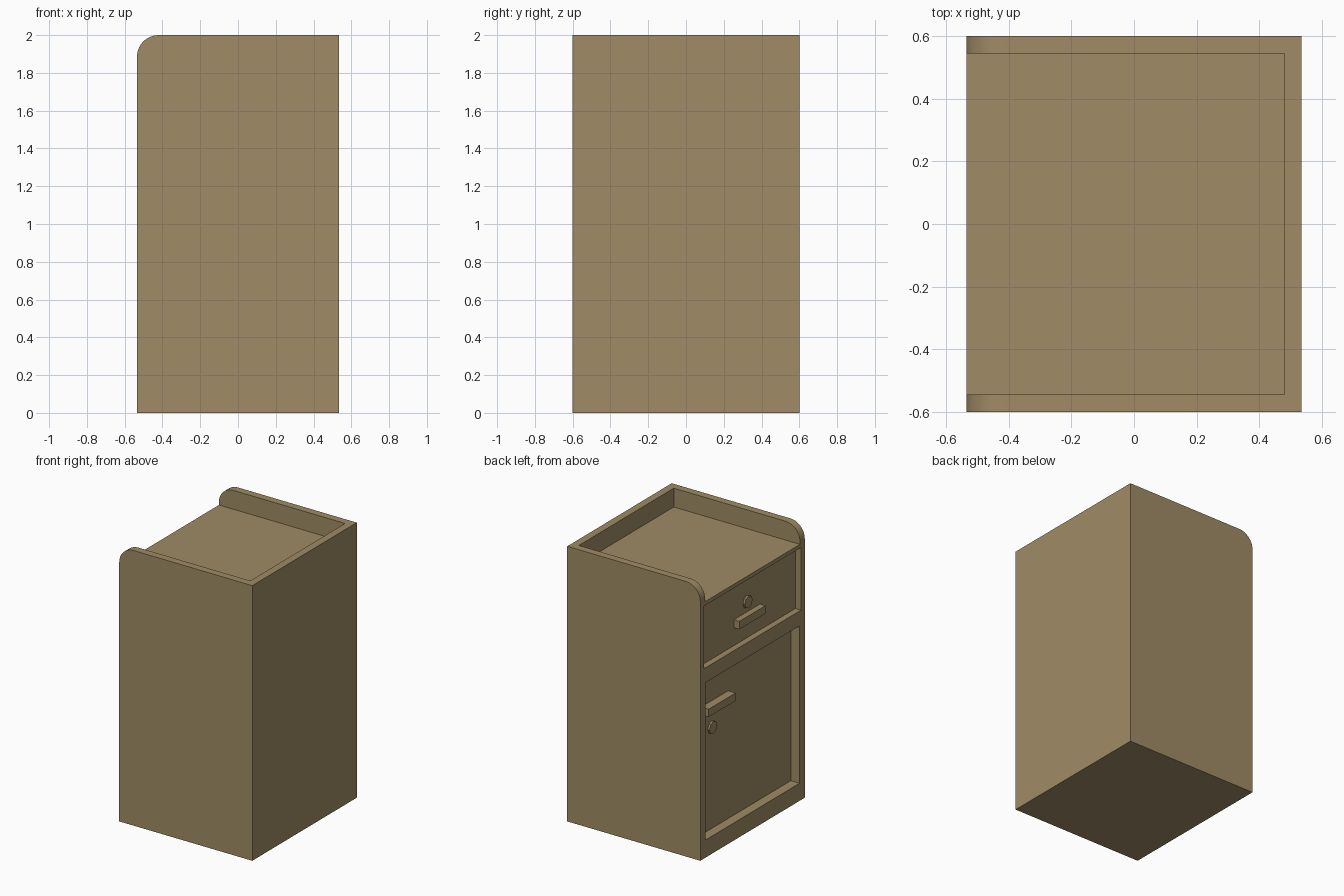
import bpy, bmesh, math

if "Cube" in bpy.data.objects:
    bpy.data.objects.remove(bpy.data.objects["Cube"])

wood = bpy.data.materials.new("tan_wood")
wood.diffuse_color = (0.35, 0.26, 0.13, 1)
wood.use_nodes = True
wood.node_tree.nodes["Principled BSDF"].inputs["Base Color"].default_value = wood.diffuse_color

X, Y, H = 0.535, 0.6, 2.0      # half depth, half width, height (doors face -x)


def finish(name, bm):
    bmesh.ops.recalc_face_normals(bm, faces=bm.faces)
    me = bpy.data.meshes.new(name)
    bm.to_mesh(me)
    bm.free()
    me.materials.append(wood)
    ob = bpy.data.objects.new(name, me)
    bpy.context.collection.objects.link(ob)
    return ob


def box(name, x0, x1, y0, y1, z0, z1):
    bm = bmesh.new()
    bmesh.ops.create_cube(bm, size=1)
    for v in bm.verts:
        v.co = ((x0 + x1) / 2 + v.co.x * (x1 - x0),
                (y0 + y1) / 2 + v.co.y * (y1 - y0),
                (z0 + z1) / 2 + v.co.z * (z1 - z0))
    return finish(name, bm)


def side_profile(name, r=0.115, steps=10):
    # side outline with one rounded upper corner, extruded across the width
    pts = [(-X, 0), (X, 0), (X, H)]
    for i in range(steps + 1):
        a = math.pi / 2 * (1 + i / steps)
        pts.append((-X + r + r * math.cos(a), H - r + r * math.sin(a)))
    bm = bmesh.new()
    face = bm.faces.new([bm.verts.new((x, -Y, z)) for x, z in pts])
    ext = bmesh.ops.extrude_face_region(bm, geom=[face])
    for g in ext["geom"]:
        if isinstance(g, bmesh.types.BMVert):
            g.co.y = Y
    return finish(name, bm)


def cut(ob, *bounds):
    cutter = box("cutter", *bounds)
    m = ob.modifiers.new("cut", 'BOOLEAN')
    m.operation, m.solver, m.object = 'DIFFERENCE', 'EXACT', cutter
    bpy.context.view_layer.objects.active = ob
    bpy.ops.object.modifier_apply(modifier=m.name)
    bpy.data.objects.remove(cutter)


def lock(name, x_face, y, z, r=0.045, depth=0.014):
    bm = bmesh.new()
    bmesh.ops.create_cone(bm, cap_ends=True, segments=8, radius1=r, radius2=r, depth=depth)
    for v in bm.verts:
        cx, cy, cz = v.co
        v.co = (x_face - depth / 2 + cz, y + cx, z + cy)
    return finish(name, bm)


# carcass with tray top, drawer opening and door opening
body = side_profile("cabinet_body")
cut(body, -X - 0.1, 0.48, -0.545, 0.545, 1.863, H + 0.1)
cut(body, -X - 0.1, -0.46, -0.558, 0.558, 1.38, 1.835)
cut(body, -X - 0.1, -0.435, -0.54, 0.54, 0.128, 1.272)
bpy.context.view_layer.objects.active = body
body.select_set(True)
bpy.ops.object.shade_smooth_by_angle(angle=math.radians(30))

# drawer and door panels, set back in their frames
box("drawer_front", -0.49, -0.46, -0.558, 0.558, 1.38, 1.835)
box("door_panel", -0.465, -0.435, -0.54, 0.54, 0.128, 1.272)

# handles and locks
box("drawer_handle", -0.534, -0.49, -0.15, 0.15, 1.51, 1.568)
box("door_handle", -0.525, -0.465, 0.18, 0.49, 1.0, 1.057)
lock("drawer_lock", -0.49, 0.0, 1.643)
lock("door_lock", -0.465, 0.37, 0.865)
